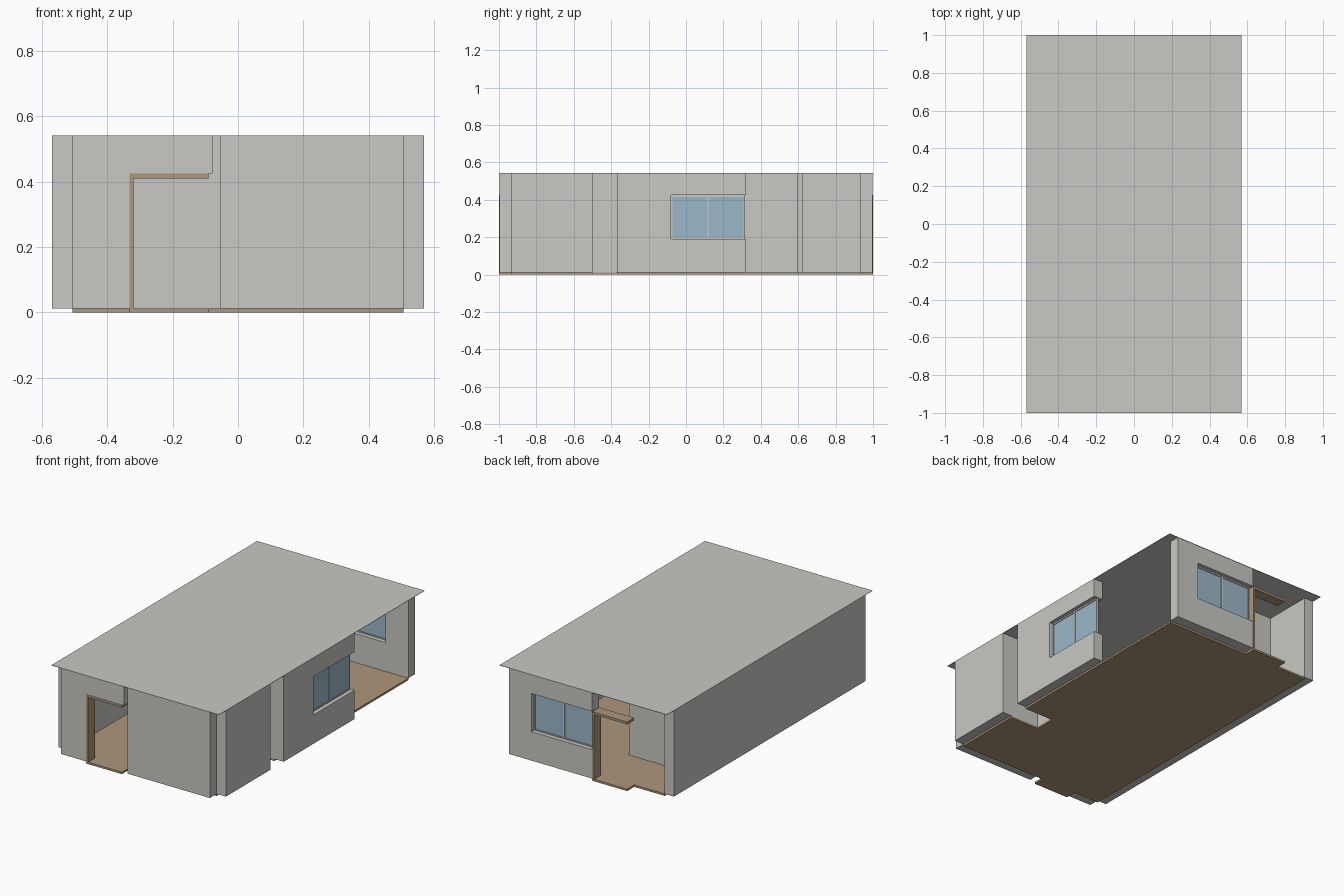
import bpy
import bmesh
from mathutils import Vector

cube = bpy.data.objects.get("Cube")
if cube:
    bpy.data.objects.remove(cube, do_unlink=True)


def material(name, rgb):
    m = bpy.data.materials.new(name)
    m.use_nodes = True
    m.diffuse_color = (*rgb, 1)
    m.node_tree.nodes["Principled BSDF"].inputs["Base Color"].default_value = (*rgb, 1)
    return m


GREY = material("plaster grey", (0.58, 0.58, 0.55))
WOOD = material("wood brown", (0.42, 0.31, 0.20))
BLUE = material("glass blue", (0.33, 0.48, 0.59))


def prism(name, outline, axis, low, high, mat):
    """Extrude a flat outline between low and high along an axis."""
    def place(u, v, d):
        return {"x": (d, u, v), "y": (u, d, v), "z": (u, v, d)}[axis]

    bm = bmesh.new()
    face = bm.faces.new([bm.verts.new(place(u, v, low)) for u, v in outline])
    ext = bmesh.ops.extrude_face_region(bm, geom=[face])
    top = [g for g in ext["geom"] if isinstance(g, bmesh.types.BMVert)]
    bmesh.ops.translate(bm, verts=top, vec=Vector(place(0, 0, high - low)))
    bmesh.ops.recalc_face_normals(bm, faces=bm.faces)
    mesh = bpy.data.meshes.new(name)
    bm.to_mesh(mesh)
    bm.free()
    mesh.materials.append(mat)
    obj = bpy.data.objects.new(name, mesh)
    bpy.context.collection.objects.link(obj)
    return obj


def box(name, x, y, z, mat):
    rect = [(x[0], y[0]), (x[1], y[0]), (x[1], y[1]), (x[0], y[1])]
    return prism(name, rect, "z", z[0], z[1], mat)


# Shared levels: inner and outer wall faces, floor top, roof, window sill and head
XI, XO, YI, YO = 0.507, 0.57, 0.932, 0.998
FLOOR, TOP = 0.012, 0.54
SILL, HEAD = 0.19, 0.425
WALL = (FLOOR, TOP)
NICHE_X, NICHE_Y = 0.31, (-0.50, -0.37)

# Floor slab with a notch for the side niche
prism("floor", [(-XI, -YI), (XI, -YI), (XI, NICHE_Y[0]), (NICHE_X, NICHE_Y[0]),
                (NICHE_X, NICHE_Y[1]), (XI, NICHE_Y[1]), (XI, YI), (-XI, YI)],
      "z", 0, FLOOR, WOOD)

# Thin flat roof
box("roof", (-XO, XO), (-1, 1), (TOP, TOP + 0.002), GREY)

# Plain walls
box("right_wall", (-XO, -XI), (-YI, YI), WALL, GREY)
box("left_front_wall", (XI, XO), (-YI, NICHE_Y[0]), WALL, GREY)
box("front_wall", (-0.055, XI), (-YO, -YI), WALL, GREY)
box("partition", (-XI, -0.05), (0.595, 0.625), WALL, GREY)

# Front wall beside and over the door
prism("front_door_wall", [(-XI, FLOOR), (-0.333, FLOOR), (-0.333, HEAD),
                          (-0.078, HEAD), (-0.078, TOP), (-XI, TOP)],
      "y", -YO, -YI, GREY)

# Niche lining
for label, ends in (("front", (NICHE_Y[0] - 0.03, NICHE_Y[0])),
                    ("back", (NICHE_Y[1], NICHE_Y[1] + 0.03))):
    box("niche_" + label, (NICHE_X, XI), ends, WALL, GREY)
box("niche_end", (NICHE_X - 0.03, NICHE_X),
    (NICHE_Y[0] - 0.03, NICHE_Y[1] + 0.03), WALL, GREY)


def window_wall(name, axis, solid, jamb, end, low, high):
    """C-shaped wall whose window reaches its open end, with glazing."""
    prism(name, [(solid, FLOOR), (end, FLOOR), (end, SILL), (jamb, SILL),
                 (jamb, HEAD), (end, HEAD), (end, TOP), (solid, TOP)],
          axis, low, high, GREY)
    mid = (low + high) / 2
    stop = end + (0.008 if jamb > end else -0.008)

    def panel(part, u, z, half, mat):
        prism(name + part, [(u[0], z[0]), (u[1], z[0]), (u[1], z[1]), (u[0], z[1])],
              axis, mid - half, mid + half, mat)

    panel("_glass", (jamb, stop), (SILL, HEAD), 0.003, BLUE)
    centre = (jamb + stop) / 2
    panel("_mullion", (centre - 0.005, centre + 0.005), (SILL, HEAD), 0.007, GREY)
    panel("_frame_bottom", (jamb, stop), (SILL, SILL + 0.007), 0.007, GREY)
    panel("_frame_top", (jamb, stop), (HEAD - 0.009, HEAD), 0.007, GREY)
    step = 0.007 if stop > jamb else -0.007
    panel("_frame_jamb", (jamb, jamb + step), (SILL, HEAD), 0.007, GREY)
    panel("_frame_end", (stop - step / 2, stop), (SILL, HEAD), 0.007, GREY)


window_wall("left_window_wall", "x", NICHE_Y[1], -0.08, 0.32, XI, XO)
window_wall("back_window_wall", "y", XI, 0.353, -0.06, YI, YO)


# Door frames: one jamb, a head and a threshold
def door_frame(name, hinge, free, y):
    step = 0.013 if free > hinge else -0.013
    span = tuple(sorted((hinge, free)))
    box(name + "_jamb", tuple(sorted((hinge, hinge + step))), y, (0, HEAD), WOOD)
    box(name + "_head", span, y, (HEAD - 0.015, HEAD), WOOD)
    box(name + "_threshold", span, y, (0, FLOOR), WOOD)


door_frame("front_door", -0.333, -0.09, (-1, -YI))
door_frame("back_door", -0.062, -0.30, (YI, 1))
